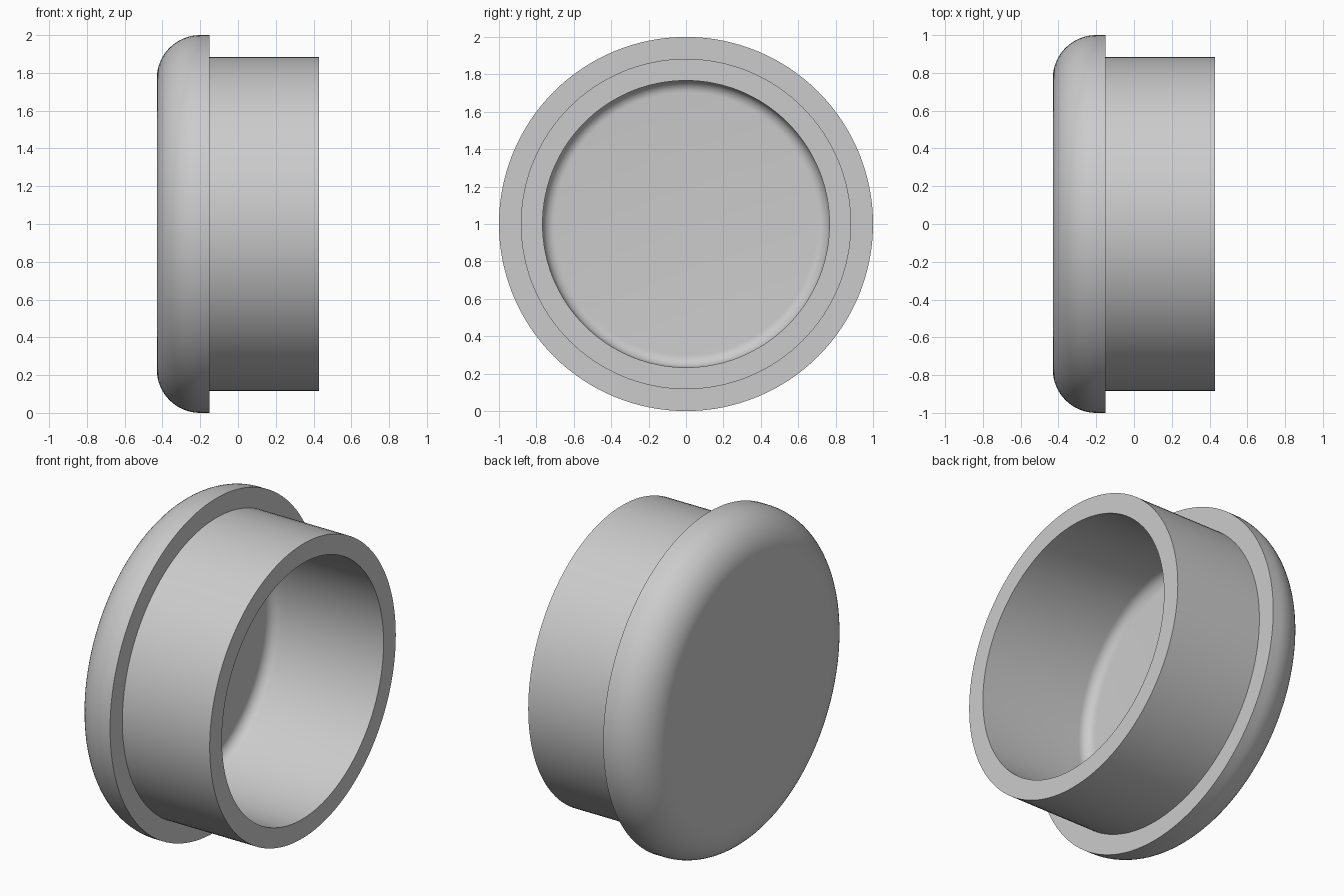
import bpy
import bmesh
from math import cos, sin, pi, radians
from mathutils import Matrix, Vector

cube = bpy.data.objects.get("Cube")
if cube:
    bpy.data.objects.remove(cube, do_unlink=True)

SEGMENTS = 128


def arc(cx, cr, radius, start, end, steps):
    """Points (x, r) along a circular fillet."""
    angles = [start + (end - start) * i / steps for i in range(steps + 1)]
    return [(cx + radius * cos(a), cr + radius * sin(a)) for a in angles]


# Main dimensions along the axis (x) and across it (radius)
back, front = -0.43, 0.43
flange_x, flange_r = -0.15, 1.0
sleeve_r, bore_r = 0.883, 0.767
floor_x = -0.315
outer_fillet, inner_fillet = 0.23, 0.065

# Half section: domed cap, flange step, sleeve, bore, floor
profile = [(back, 0)]
profile += arc(back + outer_fillet, flange_r - outer_fillet, outer_fillet, pi, pi / 2, 16)
profile += [(flange_x, flange_r), (flange_x, sleeve_r), (front, sleeve_r), (front, bore_r)]
profile += arc(floor_x + inner_fillet, bore_r - inner_fillet, inner_fillet, pi / 2, pi, 8)
profile += [(floor_x, 0)]

# Revolve the section around the x axis
bm = bmesh.new()
verts = [bm.verts.new((x, 0, r)) for x, r in profile]
edges = [bm.edges.new(pair) for pair in zip(verts, verts[1:])]
bmesh.ops.spin(bm, geom=verts + edges, cent=Vector(), axis=Vector((1, 0, 0)),
               angle=2 * pi, steps=SEGMENTS, use_duplicate=False)
bmesh.ops.remove_doubles(bm, verts=bm.verts, dist=0.0001)
bmesh.ops.recalc_face_normals(bm, faces=bm.faces)
bmesh.ops.transform(bm, matrix=Matrix.Translation((0, 0, 1)), verts=bm.verts)

mesh = bpy.data.meshes.new("end_plug")
bm.to_mesh(mesh)
bm.free()
plug = bpy.data.objects.new("end_plug", mesh)
bpy.context.collection.objects.link(plug)

# Plain grey finish
grey = bpy.data.materials.new("light_grey")
grey.use_nodes = True
grey.diffuse_color = (0.6, 0.6, 0.6, 1)
grey.node_tree.nodes["Principled BSDF"].inputs["Base Color"].default_value = (0.6, 0.6, 0.6, 1)
mesh.materials.append(grey)

# Smooth shading with crisp rims
bpy.ops.object.select_all(action="DESELECT")
plug.select_set(True)
bpy.context.view_layer.objects.active = plug
bpy.ops.object.shade_smooth_by_angle(angle=radians(30))
